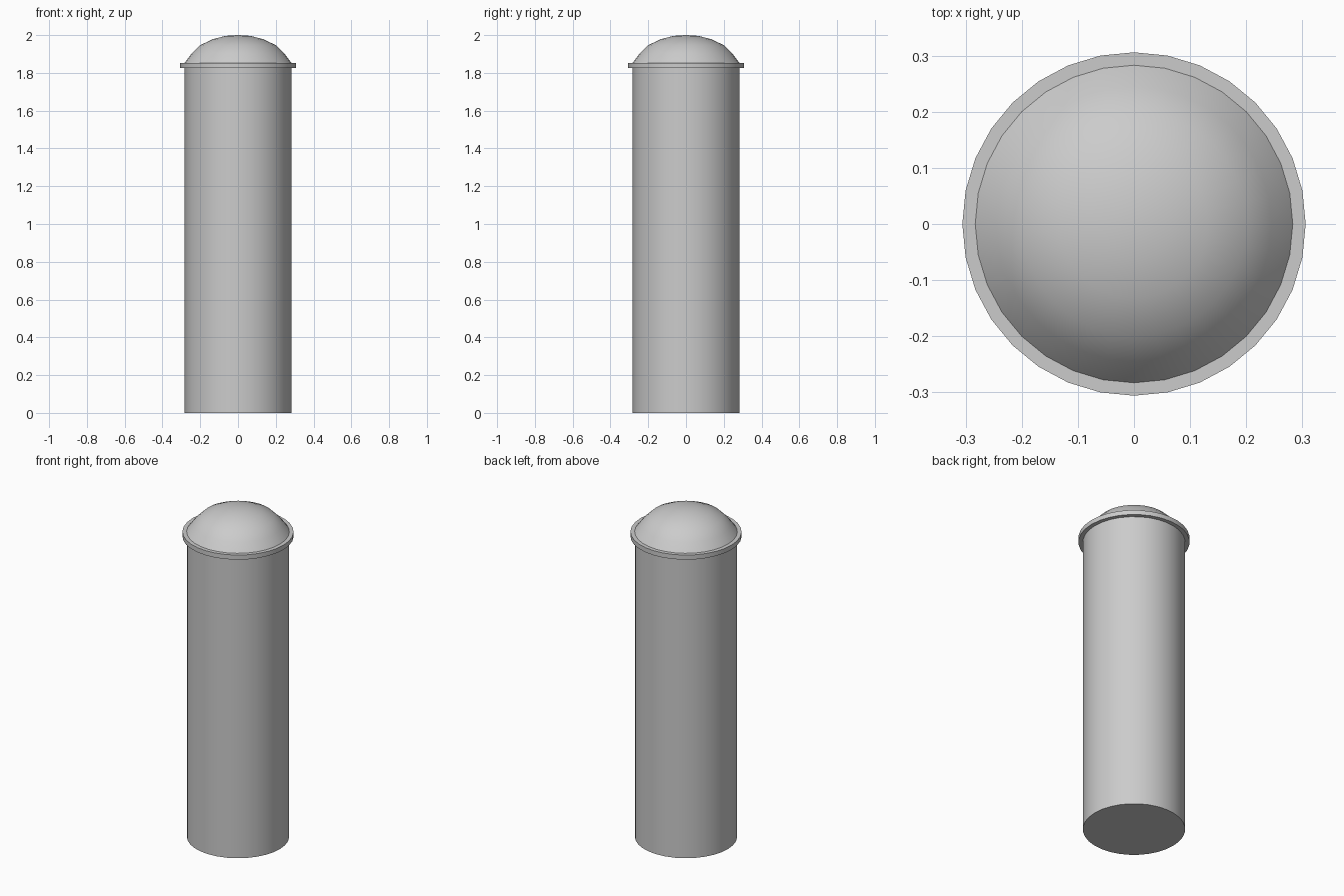
import bpy, bmesh, math

if "Cube" in bpy.data.objects:
    bpy.data.objects.remove(bpy.data.objects["Cube"])

SIDES = 32


def lathe(name, profile):
    """Revolve (radius, z) points, bottom to top, into a closed solid."""
    bm = bmesh.new()
    rings = []
    for r, z in profile:
        if r == 0:
            rings.append([bm.verts.new((0, 0, z))] * SIDES)
        else:
            rings.append([bm.verts.new((r * math.cos(2 * math.pi * i / SIDES),
                                        r * math.sin(2 * math.pi * i / SIDES), z))
                          for i in range(SIDES)])
    for (low, high) in zip(rings, rings[1:]):
        for i in range(SIDES):
            j = (i + 1) % SIDES
            corners = [low[i], low[j], high[j], high[i]]
            bm.faces.new(list(dict.fromkeys(corners)))
    # End caps where the profile does not reach the axis
    if profile[0][0] > 0:
        bm.faces.new(rings[0][::-1])
    if profile[-1][0] > 0:
        bm.faces.new(rings[-1])
    bmesh.ops.recalc_face_normals(bm, faces=bm.faces)
    mesh = bpy.data.meshes.new(name)
    bm.to_mesh(mesh)
    bm.free()
    obj = bpy.data.objects.new(name, mesh)
    bpy.context.collection.objects.link(obj)
    bpy.ops.object.select_all(action='DESELECT')
    obj.select_set(True)
    bpy.context.view_layer.objects.active = obj
    bpy.ops.object.shade_smooth_by_angle(angle=math.radians(35))
    return obj


# Tall cylindrical post
lathe("post_body", [(0.282, 0), (0.282, 1.825)])

# Thin projecting collar under the cap
lathe("collar", [(0.306, 1.825), (0.306, 1.853)])

# Shallow domed cap
lathe("dome_cap", [(0.283, 1.853), (0.245, 1.903), (0.2, 1.947),
                   (0.132, 1.979), (0.065, 1.996), (0, 2.0)])
